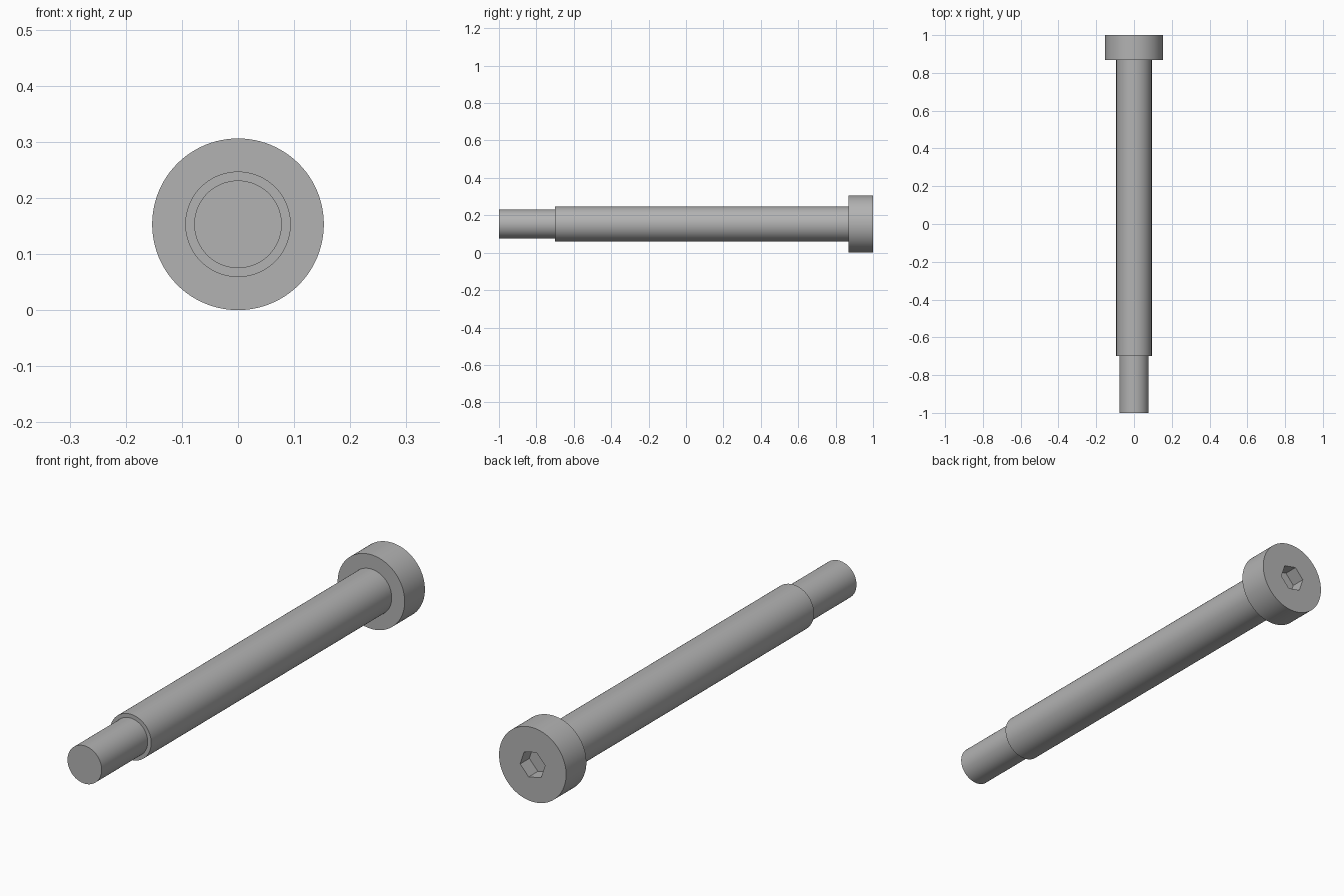
import bpy
import bmesh
from math import radians
from mathutils import Matrix, Vector

cube = bpy.data.objects.get("Cube")
if cube:
    bpy.data.objects.remove(cube)

AXIS_Z = 0.153
SEGMENTS = 96

steel = bpy.data.materials.new("grey steel")
steel.use_nodes = True
GREY = (0.45, 0.45, 0.45, 1)
steel.diffuse_color = GREY
steel.node_tree.nodes["Principled BSDF"].inputs["Base Color"].default_value = GREY


def make_object(name, bm):
    bmesh.ops.recalc_face_normals(bm, faces=bm.faces)
    mesh = bpy.data.meshes.new(name)
    bm.to_mesh(mesh)
    bm.free()
    mesh.materials.append(steel)
    obj = bpy.data.objects.new(name, mesh)
    bpy.context.collection.objects.link(obj)
    return obj


def lathe(name, profile):
    """Turn a (radius, y) profile about the screw axis and cap both ends."""
    bm = bmesh.new()
    verts = [bm.verts.new((r, y, AXIS_Z)) for r, y in profile]
    edges = [bm.edges.new(pair) for pair in zip(verts, verts[1:])]
    bmesh.ops.spin(bm, geom=verts + edges, cent=(0, 0, AXIS_Z), axis=(0, 1, 0),
                   angle=radians(360), steps=SEGMENTS, use_merge=True)
    bmesh.ops.remove_doubles(bm, verts=bm.verts, dist=1e-5)
    bmesh.ops.holes_fill(bm, edges=[e for e in bm.edges if e.is_boundary], sides=0)
    return make_object(name, bm)


def hex_prism(name, radius, y0, y1, turn):
    """Six-sided prism along y, with its first corner turned up from +x."""
    bm = bmesh.new()
    place = (Matrix.Translation((0, (y0 + y1) / 2, AXIS_Z))
             @ Matrix.Rotation(-turn, 4, "Y") @ Matrix.Rotation(radians(90), 4, "X"))
    bmesh.ops.create_cone(bm, cap_ends=True, segments=6, radius1=radius,
                          radius2=radius, depth=y1 - y0, matrix=place)
    # Start from a corner lying exactly on +x
    corner = max((v.co - Vector((0, v.co.y, AXIS_Z)) for v in bm.verts),
                 key=lambda d: d.x)
    return make_object(name, bm)


# Stepped body: narrow tip, shoulder and head
screw = lathe("shoulder_screw", [
    (0.078, -1), (0.078, -0.70),
    (0.094, -0.70), (0.094, 0.868),
    (0.153, 0.868), (0.153, 1)])

# Hexagonal drive socket in the head
cutter = hex_prism("socket_cutter", 0.058, 0.94, 1.05, radians(18))
cutter.hide_render = True
socket = screw.modifiers.new("drive_socket", "BOOLEAN")
socket.operation = "DIFFERENCE"
socket.solver = "EXACT"
socket.object = cutter

bpy.ops.object.select_all(action="DESELECT")
bpy.context.view_layer.objects.active = screw
screw.select_set(True)
bpy.ops.object.modifier_apply(modifier=socket.name)
bpy.data.objects.remove(cutter)
bpy.ops.object.shade_smooth_by_angle(angle=radians(30))
